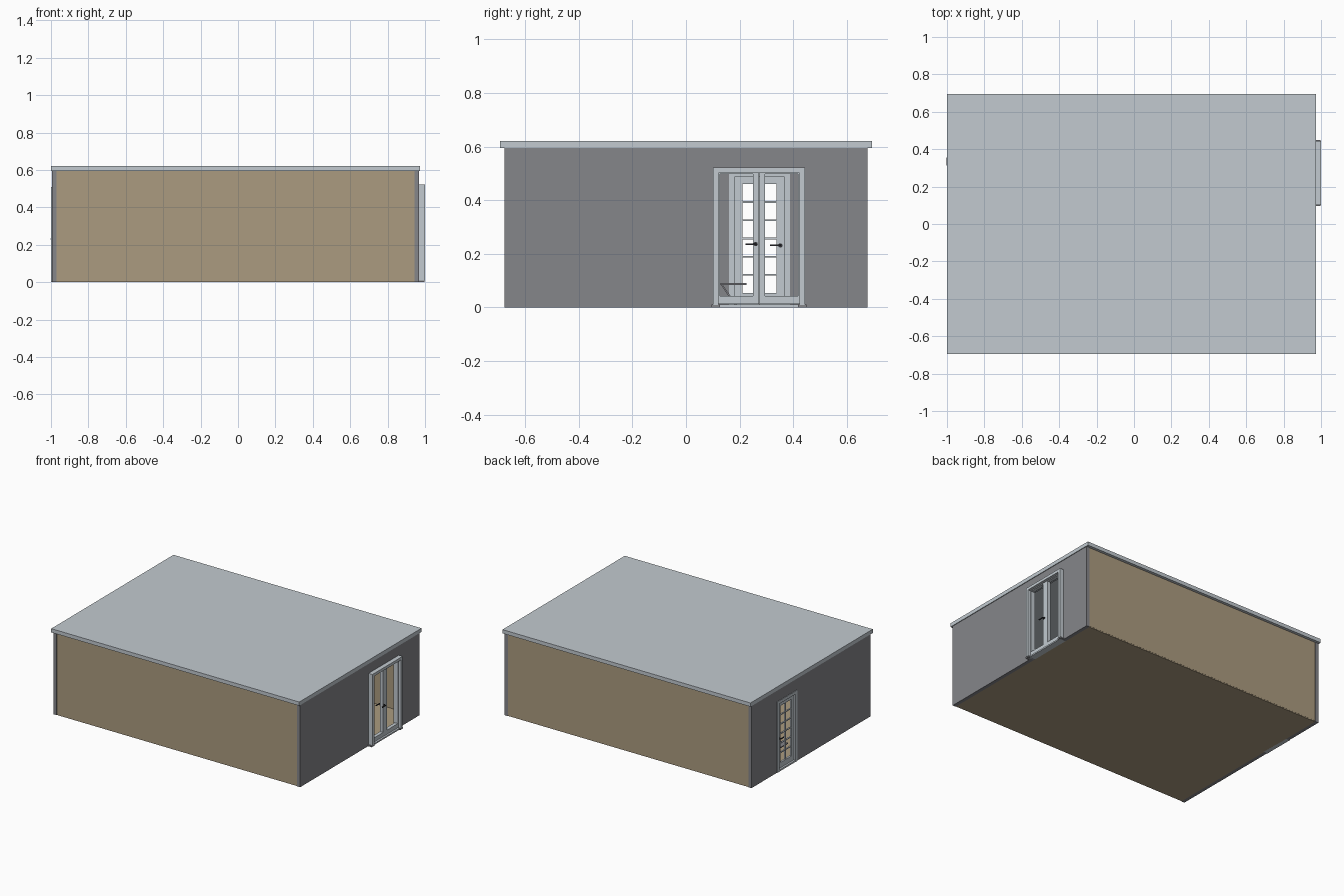
import bpy, bmesh, math
from mathutils import Matrix, Vector

if "Cube" in bpy.data.objects:
    bpy.data.objects.remove(bpy.data.objects["Cube"])


def mat(name, r, g, b):
    m = bpy.data.materials.new(name)
    m.diffuse_color = (r, g, b, 1)
    m.use_nodes = True
    m.node_tree.nodes["Principled BSDF"].inputs["Base Color"].default_value = m.diffuse_color
    return m


PALE = mat("pale grey", 0.54, 0.59, 0.63)
GREY = mat("wall grey", 0.235, 0.238, 0.255)
TAN = mat("tan", 0.41, 0.33, 0.215)
BLACK = mat("black metal", 0.03, 0.03, 0.035)


def boxes(name, material, spans):
    """One object from (x0, x1, y0, y1, z0, z1) boxes."""
    bm = bmesh.new()
    for x0, x1, y0, y1, z0, z1 in spans:
        m = (Matrix.Translation(((x0 + x1) / 2, (y0 + y1) / 2, (z0 + z1) / 2))
             @ Matrix.Diagonal((x1 - x0, y1 - y0, z1 - z0, 1)))
        bmesh.ops.create_cube(bm, size=1, matrix=m)
    me = bpy.data.meshes.new(name)
    bm.to_mesh(me)
    bm.free()
    me.materials.append(material)
    ob = bpy.data.objects.new(name, me)
    bpy.context.collection.objects.link(ob)
    return ob


def end_wall(name, x0, x1, ya, yb, top):
    """Wall across the end of the room, with a doorway from ya to yb."""
    boxes(name, GREY, [(x0, x1, -0.677, ya, 0, 0.594),
                       (x0, x1, yb, 0.677, 0, 0.594),
                       (x0, x1, ya, yb, top, 0.594)])


def frame(x0, x1, ya, yb, z0, z1, w, bottom=True):
    """Rectangular frame made of two uprights and rails."""
    s = [(x0, x1, ya, ya + w, z0, z1), (x0, x1, yb - w, yb, z0, z1),
         (x0, x1, ya + w, yb - w, z1 - w, z1)]
    if bottom:
        s.append((x0, x1, ya + w, yb - w, z0, z0 + w * 1.35))
    return s


def handle(name, x_in, x_out, y, z):
    """Lever handle on both faces of a leaf, lever pointing to -y."""
    ob = boxes(name, BLACK, [(x_in - 0.012, x_out + 0.012, y - 0.003, y + 0.003, z - 0.003, z + 0.003)]
               + [(x - 0.003, x + 0.003, y - 0.038, y + 0.003, z - 0.003, z + 0.003)
                  for x in (x_in - 0.012, x_out + 0.012)])
    bm = bmesh.new()
    bm.from_mesh(ob.data)
    # round rosettes
    for x in (x_in, x_out):
        bmesh.ops.create_cone(bm, cap_ends=True, segments=16, radius1=0.008, radius2=0.008, depth=0.006,
                              matrix=Matrix.Translation((x, y, z)) @ Matrix.Rotation(math.pi / 2, 4, 'Y'))
    bm.to_mesh(ob.data)
    bm.free()


# shell
boxes("floor", TAN, [(-0.97, 0.944, -0.674, 0.674, 0, 0.006)])
boxes("roof", PALE, [(-1.0, 0.974, -0.695, 0.695, 0.594, 0.621)])
for side, n in ((-1, "front_wall"), (1, "back_wall")):
    a, b = sorted((side * 0.65, side * 0.675))
    boxes(n, TAN, [(-0.97, 0.944, a, b, 0.006, 0.594)])
end_wall("right_wall", 0.944, 0.969, 0.113, 0.432, 0.507)
end_wall("left_wall", -0.995, -0.97, 0.17, 0.379, 0.5)

# right double door
boxes("right_door_casing", PALE, frame(0.94, 1.0, 0.101, 0.444, 0.008, 0.522, 0.02, False))
for n, ya, yb in (("right_door_leaf_a", 0.105, 0.2715), ("right_door_leaf_b", 0.2735, 0.44)):
    boxes(n, PALE, frame(0.955, 0.98, ya, yb, 0.013, 0.519, 0.022))
boxes("right_door_sill", PALE, [(0.944, 0.99, 0.113, 0.432, 0, 0.01)])
boxes("right_door_feet", GREY, [(0.944, 0.998, y, y + 0.032, 0, 0.01) for y in (0.095, 0.418)])
handle("right_door_handle", 0.955, 0.98, 0.26, 0.236)

# left single door with a grid of open panes
boxes("left_door_casing", PALE, frame(-0.999, -0.965, 0.16, 0.388, 0, 0.51, 0.022, False))
leaf = frame(-0.988, -0.974, 0.183, 0.365, 0.015, 0.488, 0.028)
leaf.append((-0.986, -0.976, 0.271, 0.279, 0.05, 0.462))
for i in range(1, 6):
    z = 0.053 + i * 0.068
    leaf.append((-0.986, -0.976, 0.21, 0.338, z - 0.003, z + 0.003))
boxes("left_door_leaf", PALE, leaf)
boxes("left_door_sill", PALE, [(-0.998, -0.965, 0.165, 0.383, 0, 0.012)])
handle("left_door_handle", -0.988, -0.974, 0.352, 0.231)

# small low shelf inside, on a slanted brace
boxes("low_shelf", GREY, [(-0.9, -0.8, 0.125, 0.225, 0.084, 0.09)])
brace = boxes("low_shelf_brace", GREY, [(-0.003, 0.003, -0.003, 0.003, -0.052, 0.052)])
brace.matrix_world = Matrix.Translation((-0.85, 0.16, 0.046)) @ Matrix.Rotation(math.radians(35), 4, 'X')
